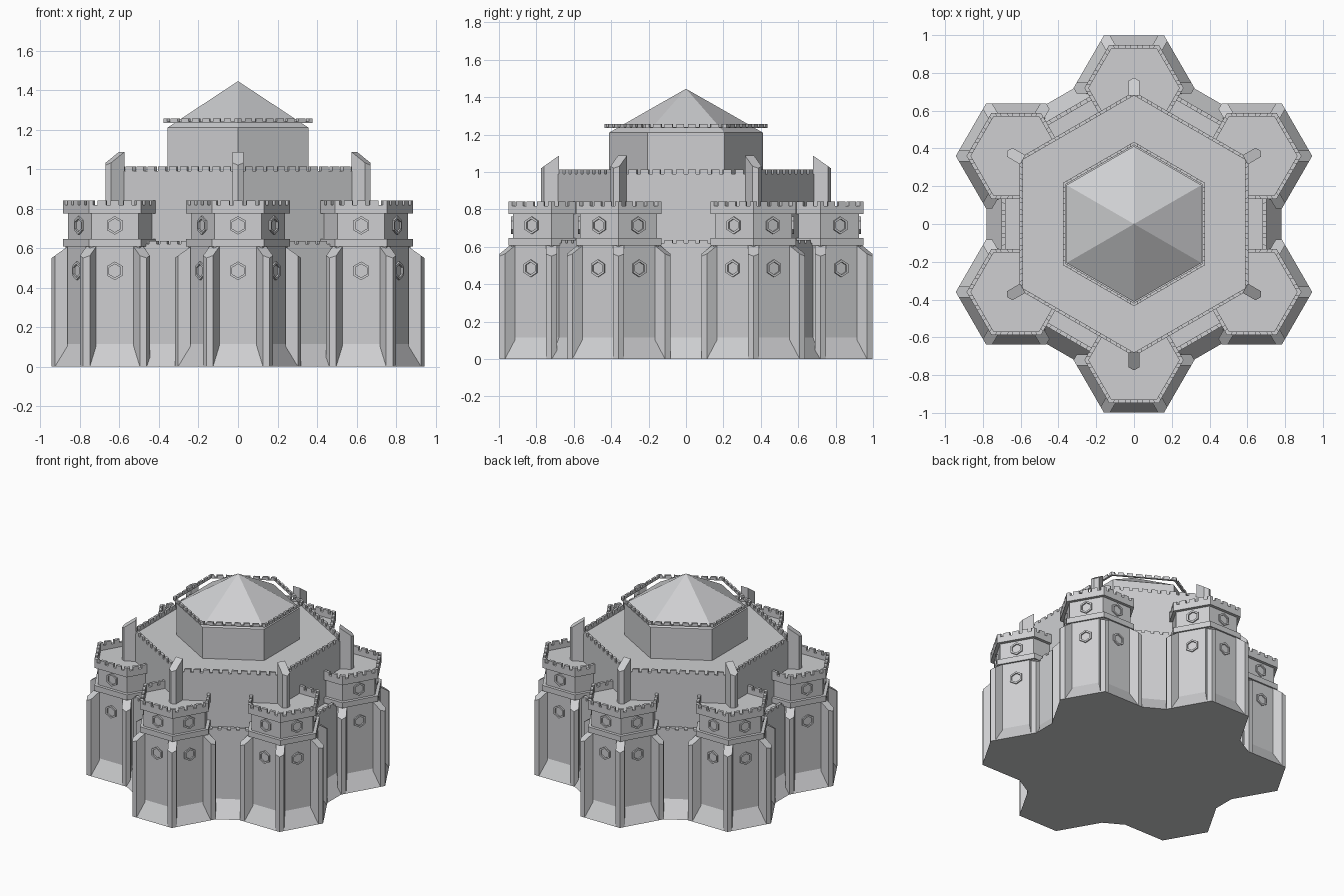
import bpy, bmesh
from math import sin, cos, pi, radians
from mathutils import Vector, Matrix

cube = bpy.data.objects.get("Cube")
if cube:
    bpy.data.objects.remove(cube, do_unlink=True)

stone = bpy.data.materials.new("grey_stone")
stone.use_nodes = True
colour = (0.62, 0.625, 0.64, 1)
stone.diffuse_color = colour
stone.node_tree.nodes["Principled BSDF"].inputs["Base Color"].default_value = colour

SIXTH = pi / 3
POINT_Y = pi / 6      # hexagon with corners on the y axis
FLAT_Y = 0            # hexagon with flat sides towards y
TOWER_RADIUS = 0.72   # distance of tower centres from the middle
TOWER = Vector((0, -TOWER_RADIUS, 0))
ORIGIN = Vector((0, 0, 0))


def polar(r, a, z=0.0):
    return Vector((r * cos(a), r * sin(a), z))


def finish(bm, name, copies=1):
    """Make an object, plus linked copies turned about the centre."""
    bmesh.ops.recalc_face_normals(bm, faces=bm.faces)
    mesh = bpy.data.meshes.new(name)
    bm.to_mesh(mesh)
    bm.free()
    mesh.materials.append(stone)
    for k in range(copies):
        ob = bpy.data.objects.new(f"{name}_{k + 1}" if copies > 1 else name, mesh)
        ob.rotation_euler.z = k * SIXTH
        bpy.context.collection.objects.link(ob)


def prism(bm, bottom, top):
    """Solid between two outlines with equal point counts."""
    lo = [bm.verts.new(p) for p in bottom]
    hi = [bm.verts.new(p) for p in top]
    bm.faces.new(lo)
    bm.faces.new(hi)
    n = len(lo)
    for i in range(n):
        j = (i + 1) % n
        bm.faces.new((lo[i], lo[j], hi[j], hi[i]))


def hex_solid(bm, profile, phase, centre=ORIGIN):
    """Six-sided lathe through (radius, height) rings, closed at both ends."""
    rings = []
    for r, z in profile:
        if r == 0:
            rings.append([bm.verts.new(centre + Vector((0, 0, z)))] * 6)
        else:
            rings.append([bm.verts.new(centre + polar(r, phase + k * SIXTH, z)) for k in range(6)])
    bm.faces.new(rings[0])
    if profile[-1][0]:
        bm.faces.new(rings[-1])
    for a, b in zip(rings, rings[1:]):
        for i in range(6):
            j = (i + 1) % 6
            corners = (a[i], a[j], b[j], b[i])
            bm.faces.new(list(dict.fromkeys(corners)))


def merlons(bm, radius, thick, z0, z1, count, phase, centre=ORIGIN, fill=0.33):
    """Battlement blocks along six sides, mitred where they meet at corners."""
    for k in range(6):
        a, b = phase + k * SIXTH, phase + (k + 1) * SIXTH
        for i in range(count + 1):
            t0 = max(0, (i - fill) / count)
            t1 = min(1, (i + fill) / count)
            flat = []
            for r, t in ((radius, t0), (radius, t1), (radius - thick, t1), (radius - thick, t0)):
                flat.append(centre + polar(r, a).lerp(polar(r, b), t))
            prism(bm, [p + Vector((0, 0, z0)) for p in flat], [p + Vector((0, 0, z1)) for p in flat])


def corner_buttress(bm, angle, r_in, r_out, half, z0, z_in, z_out, centre=ORIGIN):
    """Radial pier with a wedge-shaped outer end and a sloping top."""
    shoulder = r_out - half * 0.577
    plan = [(r_in, -half), (shoulder, -half), (r_out, 0), (shoulder, half), (r_in, half)]
    turn = Matrix.Rotation(angle, 3, "Z")

    def top(r):
        return z_in + (z_out - z_in) * (r - r_in) / (r_out - r_in)

    prism(bm, [centre + turn @ Vector((r, s, z0)) for r, s in plan],
          [centre + turn @ Vector((r, s, top(r))) for r, s in plan])


def window_frame(bm, angle, apothem, z, centre):
    """Raised hexagonal ring on a wall face."""
    normal = polar(1, angle)
    side = polar(1, angle + pi / 2)
    middle = centre + normal * (apothem - 0.004) + Vector((0, 0, z))

    def point(r, k):
        return middle + side * r * sin(k * SIXTH) + Vector((0, 0, r * cos(k * SIXTH)))

    for k in range(6):
        back = [point(0.047, k), point(0.047, k + 1), point(0.034, k + 1), point(0.034, k)]
        prism(bm, back, [p + normal * 0.014 for p in back])


# Outer curtain wall with flared foot and sunken walkway
bm = bmesh.new()
hex_solid(bm, [(0.902, 0), (0.81, 0.115), (0.81, 0.62), (0.785, 0.62), (0.785, 0.6)], POINT_Y)
merlons(bm, 0.81, 0.025, 0.62, 0.637, 13, POINT_Y)
finish(bm, "curtain_wall")

# Main keep
bm = bmesh.new()
hex_solid(bm, [(0.70, 0.3), (0.70, 0.99), (0.68, 0.99), (0.68, 0.98)], POINT_Y)
merlons(bm, 0.70, 0.02, 0.99, 1.013, 11, POINT_Y)
finish(bm, "keep")

# Piers on the keep corners
bm = bmesh.new()
corner_buttress(bm, -pi / 2, 0.68, 0.775, 0.028, 0.6, 1.087, 1.02)
finish(bm, "keep_pier", 6)

# Central drum with pointed roof
bm = bmesh.new()
hex_solid(bm, [(0.412, 0.95), (0.412, 1.21), (0, 1.445)], POINT_Y)
finish(bm, "drum_and_roof")

# Thin crenellated crown around the roof
bm = bmesh.new()
for k in range(6):
    a, b = POINT_Y + k * SIXTH, POINT_Y + (k + 1) * SIXTH
    strip = [polar(0.435, a), polar(0.435, b), polar(0.418, b), polar(0.418, a)]
    prism(bm, [p + Vector((0, 0, 1.234)) for p in strip], [p + Vector((0, 0, 1.24)) for p in strip])
merlons(bm, 0.435, 0.017, 1.24, 1.257, 7, POINT_Y)
finish(bm, "roof_crown")

# Six towers: flared foot, lower band, window storey, parapet band
bm = bmesh.new()
hex_solid(bm, [(0.32, 0), (0.25, 0.115), (0.25, 0.607), (0.263, 0.607), (0.263, 0.647),
               (0.238, 0.647), (0.238, 0.775), (0.263, 0.775), (0.263, 0.818),
               (0.24, 0.818), (0.24, 0.785)], FLAT_Y, TOWER)
merlons(bm, 0.263, 0.023, 0.818, 0.842, 4, FLAT_Y, TOWER)
finish(bm, "tower", 6)

# Buttresses on the four outer corners of each tower
bm = bmesh.new()
for degrees in (0, -60, -120, 180):
    corner_buttress(bm, radians(degrees), 0.24, 0.32, 0.029, 0, 0.607, 0.55, TOWER)
finish(bm, "tower_buttresses", 6)

# Hexagonal window frames on the three outer faces of each tower
bm = bmesh.new()
for degrees in (-30, -90, -150):
    window_frame(bm, radians(degrees), 0.25 * cos(pi / 6), 0.485, TOWER)
    window_frame(bm, radians(degrees), 0.238 * cos(pi / 6), 0.715, TOWER)
finish(bm, "tower_windows", 6)
